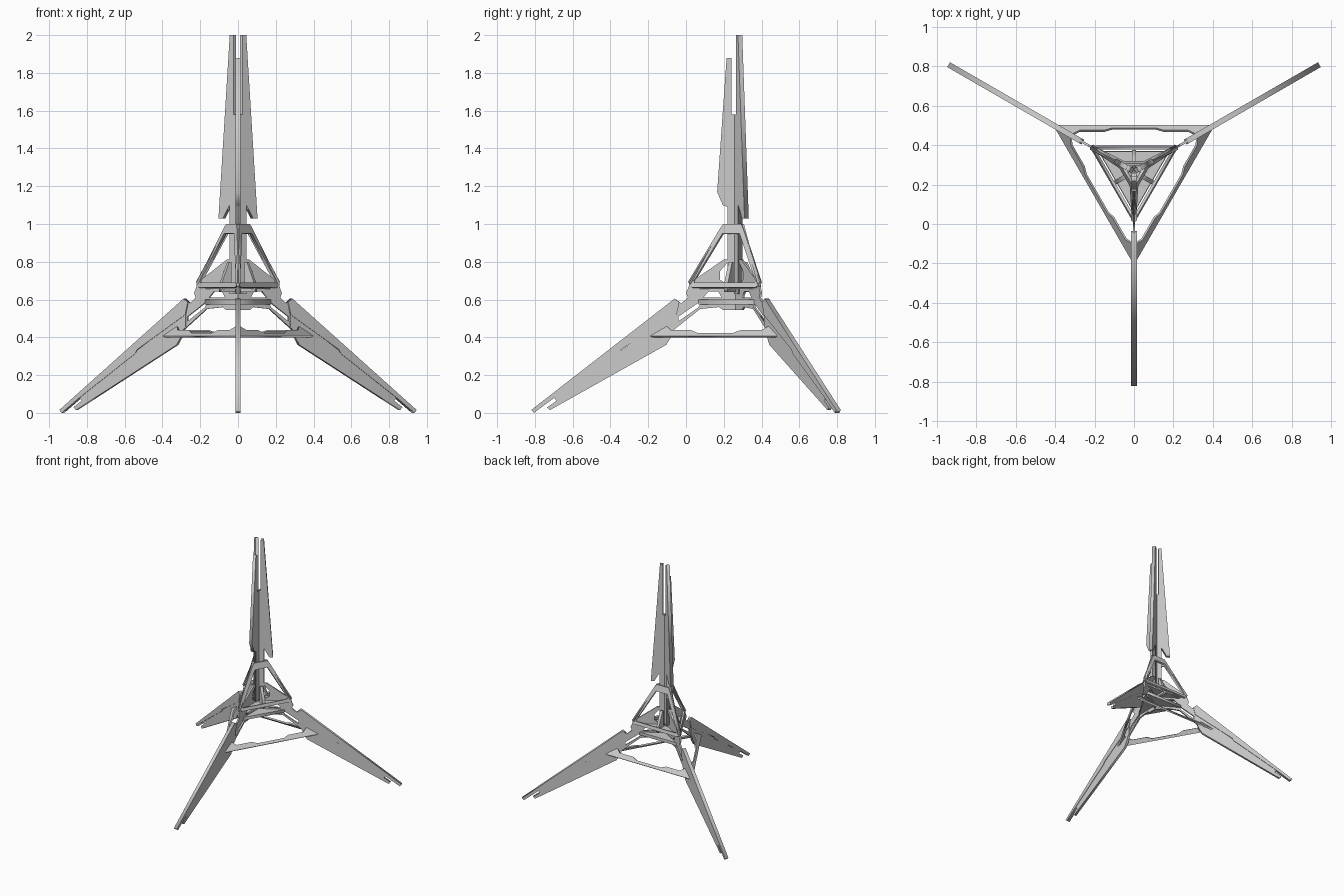
import bpy
from math import radians, cos, sin
from mathutils import Matrix, Vector

if "Cube" in bpy.data.objects:
    bpy.data.objects.remove(bpy.data.objects["Cube"])

AXIS = Vector((0, 0.265, 0))
LEG_ANGLES = [radians(a) for a in (270, 30, 150)]
UP = Vector((0, 0, 1))


def plate(name, loops, thick, xdir, ydir, origin):
    """Flat plate: first loop is the outline, the others are holes."""
    cu = bpy.data.curves.new(name + "_profile", 'CURVE')
    cu.dimensions = '2D'
    cu.fill_mode = 'BOTH'
    cu.extrude = thick / 2
    for pts in loops:
        sp = cu.splines.new('POLY')
        sp.points.add(len(pts) - 1)
        for p, (x, y) in zip(sp.points, pts):
            p.co = (x, y, 0, 1)
        sp.use_cyclic_u = True
    tmp = bpy.data.objects.new("profile", cu)
    bpy.context.collection.objects.link(tmp)
    dg = bpy.context.evaluated_depsgraph_get()
    mesh = bpy.data.meshes.new_from_object(tmp.evaluated_get(dg))
    bpy.data.objects.remove(tmp)
    m = Matrix((xdir, ydir, xdir.cross(ydir))).transposed().to_4x4()
    m.translation = origin
    mesh.transform(m)
    mesh.name = name
    ob = bpy.data.objects.new(name, mesh)
    bpy.context.collection.objects.link(ob)
    return ob


def radial(name, loops, thick, ang):
    """Upright plate in the plane through the central axis."""
    return plate(name, loops, thick, Vector((cos(ang), sin(ang), 0)), UP, AXIS)


def tilted(name, loops, thick, ang, dist, z, lean_in, rise):
    """Plate facing ang, leaning towards the axis."""
    out = Vector((cos(ang), sin(ang), 0))
    tan = Vector((-sin(ang), cos(ang), 0))
    slope = (UP * rise - out * lean_in).normalized()
    return plate(name, loops, thick, tan, slope, AXIS + out * dist + UP * z)


def mirror(half):
    return half + [(-x, y) for x, y in reversed(half)]


# Leg web running from the hub down to the outer leg
web = [(0.60, 0.33), (0.37, 0.36), (0.345, 0.40), (0.33, 0.44), (0.31, 0.455),
       (0.19, 0.55), (0.09, 0.56), (0.07, 0.545), (0.0, 0.545), (0.0, 0.67),
       (0.25, 0.67), (0.265, 0.635), (0.255, 0.61), (0.29, 0.58), (0.325, 0.605)]
web_slot = [(0.305, 0.485), (0.20, 0.558), (0.19, 0.575), (0.20, 0.582), (0.305, 0.51)]
web_hole = [(0.075, 0.61), (0.175, 0.61), (0.145, 0.642), (0.095, 0.642)]

# Thick upper beam and thinner lower beam of the outer leg
beam_top = [(0.325, 0.605), (0.30, 0.585), (0.315, 0.52), (0.61, 0.335), (0.62, 0.315),
            (0.965, 0.078), (1.07, 0.0), (1.085, 0.015)]
beam_low = [(0.315, 0.53), (0.315, 0.455), (0.33, 0.44), (0.345, 0.40), (0.37, 0.36),
            (0.985, 0.015), (1.0, 0.03), (0.95, 0.064), (0.965, 0.082), (0.62, 0.325)]

# Triangular gusset standing on the hub
gusset = [(0.03, 0.67), (0.25, 0.67), (0.25, 0.685), (0.065, 0.812), (0.03, 0.812),
          (0.085, 0.75), (0.085, 0.705), (0.05, 0.68)]

# Mast blades: short one in front, two long ones behind
blade_front = [(0.002, 0.63), (0.045, 0.63), (0.045, 1.09), (0.07, 1.10), (0.10, 1.17),
               (0.05, 1.88), (0.025, 1.88), (0.025, 1.58), (0.006, 1.58)]
blade_back = [(0.002, 0.63), (0.045, 0.63), (0.045, 1.10), (0.085, 1.03), (0.112, 1.03),
              (0.043, 2.0), (0.02, 2.0), (0.02, 1.58), (0.006, 1.58)]

for i, a in enumerate(LEG_ANGLES, 1):
    radial(f"leg_web_{i}", [web, web_slot, web_hole], 0.012, a)
    radial(f"leg_upper_beam_{i}", [beam_top], 0.028, a)
    radial(f"leg_lower_beam_{i}", [beam_low], 0.020, a)
    radial(f"hub_gusset_{i}", [gusset], 0.014, a)
    radial(f"mast_blade_{i}", [blade_front if i == 1 else blade_back], 0.026, a)

# Parts on the faces between the legs
brace = mirror([(0.39, 0.0), (0.31, 0.068), (0.275, 0.04), (0.15, 0.04), (0.11, 0.022)])
arch = mirror([(0.195, 0.0), (0.222, 0.03), (0.072, 0.32), (0.055, 0.347)])
arch_hole = mirror([(0.185, 0.026), (0.188, 0.036), (0.052, 0.295)])
strut = [(0.0, 0.64), (0.11, 0.64), (0.11, 0.675), (0.06, 0.80), (0.045, 0.80), (0.045, 0.68), (0.0, 0.68)]

for i, a in enumerate(LEG_ANGLES, 1):
    b = a + radians(180)
    tilted(f"lower_brace_{i}", [brace], 0.012, b, 0.232, 0.403, 0.64, 0.77)
    tilted(f"upper_arch_{i}", [arch, arch_hole], 0.014, b, 0.125, 0.663, 0.09, 0.335)
    radial(f"hub_strut_{i}", [strut], 0.022, b)


# Horizontal triangular hub plates
def hub_triangle(r, cut):
    pts = []
    for a in LEG_ANGLES:
        d = Vector((cos(a), sin(a)))
        t = Vector((-sin(a), cos(a)))
        for s in (-1, 1):
            p = d * (r - cut) + t * s * cut * 0.577
            pts.append((p.x, p.y))
    return pts


X, Y = Vector((1, 0, 0)), Vector((0, 1, 0))
plate("hub_lower_plate", [hub_triangle(0.21, 0.01)], 0.024, X, Y, AXIS + UP * 0.587)
plate("hub_upper_plate", [hub_triangle(0.205, 0.006)], 0.012, X, Y, AXIS + UP * 0.663)
